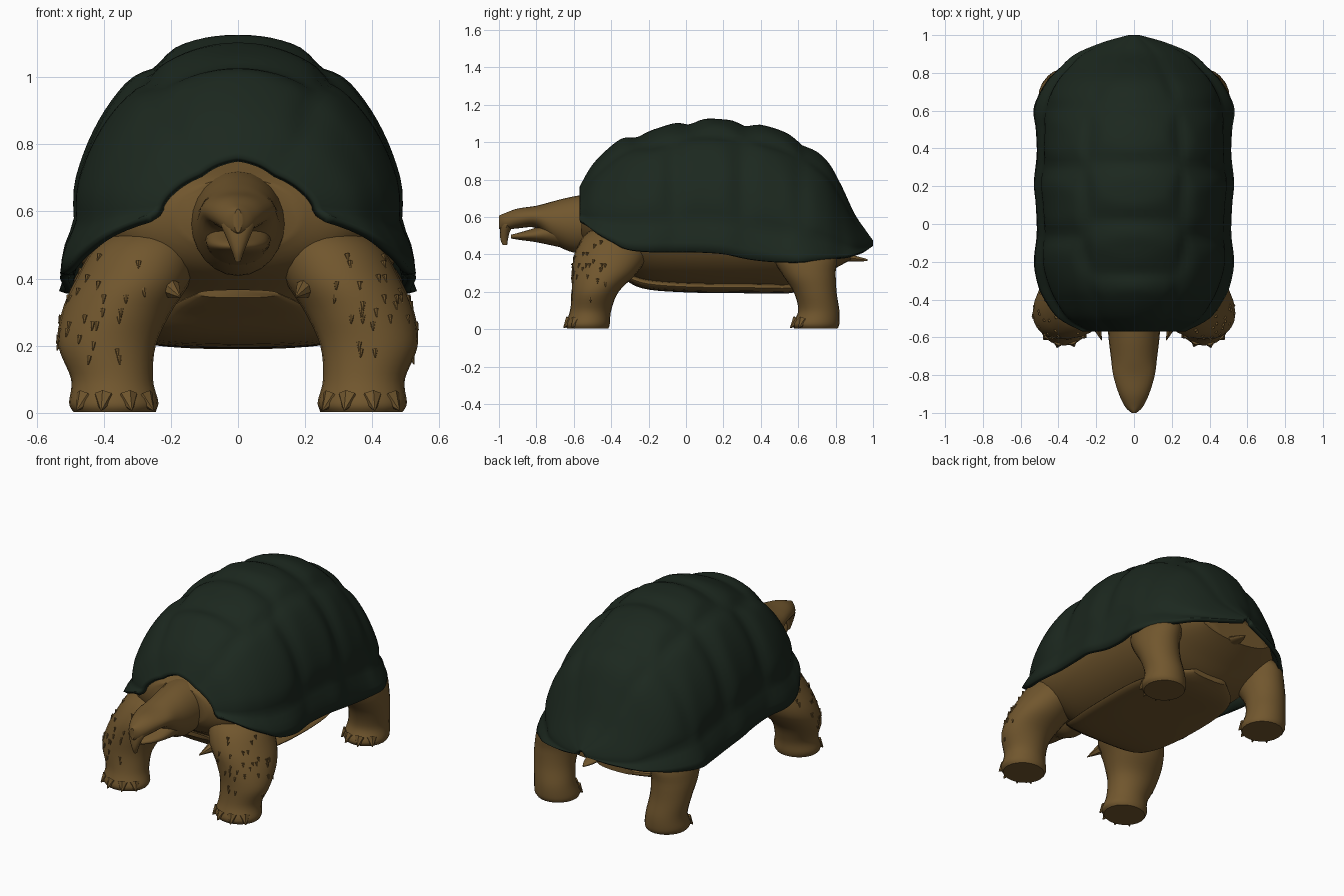
import bpy, bmesh, math, random
from mathutils import Vector, Matrix

if "Cube" in bpy.data.objects:
    bpy.data.objects.remove(bpy.data.objects["Cube"])

random.seed(4)


def material(name, rgb):
    m = bpy.data.materials.new(name)
    m.diffuse_color = (*rgb, 1)
    m.use_nodes = True
    m.node_tree.nodes["Principled BSDF"].inputs["Base Color"].default_value = m.diffuse_color
    return m


SKIN = material("brown skin", (0.165, 0.094, 0.027))
SHELL = material("dark green shell", (0.0115, 0.0210, 0.0135))


def smooth_rows(rows, steps=5):
    """Catmull-Rom curve through rows of numbers."""
    out = []
    n = len(rows)
    for i in range(n - 1):
        p = [rows[max(i - 1, 0)], rows[i], rows[i + 1], rows[min(i + 2, n - 1)]]
        for k in range(steps):
            t = k / steps
            out.append([0.5 * (2 * b + (c - a) * t + (2 * a - 5 * b + 4 * c - d) * t * t
                               + (3 * b - a - 3 * c + d) * t ** 3) for a, b, c, d in zip(*p)])
    out.append(list(rows[-1]))
    return out


def finish(name, bm, mat, angle=40):
    bmesh.ops.recalc_face_normals(bm, faces=bm.faces)
    top = max(bm.faces, key=lambda f: f.calc_center_median().z)
    if top.normal.z < 0:
        bmesh.ops.reverse_faces(bm, faces=bm.faces)
    me = bpy.data.meshes.new(name)
    bm.to_mesh(me)
    bm.free()
    ob = bpy.data.objects.new(name, me)
    bpy.context.collection.objects.link(ob)
    me.materials.append(mat)
    bpy.ops.object.select_all(action='DESELECT')
    ob.select_set(True)
    bpy.context.view_layer.objects.active = ob
    bpy.ops.object.shade_smooth_by_angle(angle=math.radians(angle))
    return ob


def skin_rings(bm, rings, closed):
    vs = [[bm.verts.new(p) for p in r] for r in rings]
    n = len(vs[0])
    for a, b in zip(vs, vs[1:]):
        for j in range(n if closed else n - 1):
            k = (j + 1) % n
            bm.faces.new((a[j], a[k], b[k], b[j]))
    if closed:
        bm.faces.new(vs[0])
        bm.faces.new(vs[-1])


def loft(name, rows, axis, mat=SKIN, side=1, power=2.0, n=24):
    """Rows: position on axis, two centre values, two radii."""
    rings = []
    for t, c1, c2, r1, r2 in smooth_rows(rows):
        ring = []
        for j in range(n):
            a = math.tau * j / n
            c, s = math.cos(a), math.sin(a)
            u = c1 + r1 * math.copysign(abs(c) ** (2 / power), c)
            v = c2 + r2 * math.copysign(abs(s) ** (2 / power), s)
            ring.append((side * u, v, t) if axis == 'z' else (side * u, t, v))
        rings.append(ring)
    bm = bmesh.new()
    skin_rings(bm, rings, True)
    return finish(name, bm, mat)


def spikes(name, items):
    """Cones given as base, tip, radius."""
    bm = bmesh.new()
    for base, tip, r in items:
        base, tip = Vector(base), Vector(tip)
        d = tip - base
        mat = Matrix.Translation((base + tip) / 2) @ d.to_track_quat('Z', 'Y').to_matrix().to_4x4()
        bmesh.ops.create_cone(bm, cap_ends=True, segments=7, radius1=r, radius2=0.002,
                              depth=d.length, matrix=mat)
    return finish(name, bm, SKIN)


# Shell: y, half width, rim height, top height, section roundness
shell_rows = [
    (-.57, .27, .59, .76, 1.45), (-.50, .40, .53, .88, 1.75), (-.40, .475, .47, .98, 1.95),
    (-.32, .51, .43, 1.03, 2.1), (-.20, .53, .415, 1.06, 2.2), (-.05, .515, .415, 1.105, 2.2),
    (.10, .52, .41, 1.125, 2.2), (.22, .53, .40, 1.12, 2.2), (.37, .515, .37, 1.10, 2.2),
    (.50, .52, .36, 1.065, 2.1), (.62, .53, .365, 1.005, 2.0), (.75, .465, .375, .905, 1.85),
    (.83, .39, .385, .77, 1.7), (.90, .31, .40, .62, 1.6), (.96, .17, .42, .53, 1.5),
    (1.0, .03, .445, .475, 1.5)]

# Scute centres: y and angle around the dome (ridge, flanks, lower margin)
scutes = [(y, math.pi / 2) for y in (-.40, -.13, .17, .47, .78)]
for y in (-.27, .14, .46, .76):
    scutes += [(y, .60), (y, math.pi - .60), (y, -.2), (y, math.pi + .2)]
rings = []
for y, w, zr, zt, p in smooth_rows(shell_rows, 5):
    flare = min(1, max(0, (abs(y - .15) - .25) / .25))
    ring = []
    for j in range(57):
        a = math.pi * j / 56
        c, s = math.cos(a), math.sin(a)
        d = sorted(math.hypot(y - sy, (a - sa) * .5) for sy, sa in scutes)
        edge = 1 - min(1, (d[1] - d[0]) / .17)
        k = 1 - .045 * edge ** 1.4 * min(1, s * 5)
        # Turned-out margin: flank is drawn in just above the rim
        waist = 1 - (.02 + .045 * flare) * min(1, s / .22)
        x = w * math.copysign(abs(c) ** (2 / p), c) * k * waist
        z = zr + (zt - zr) * max(s, 0) ** (2 / p) * (1 - (1 - k) * .8)
        ring.append((x, y, z))
    rings.append(ring)
bm = bmesh.new()
skin_rings(bm, rings, False)
shell = finish("shell", bm, SHELL, 50)
sol = shell.modifiers.new("thickness", 'SOLIDIFY')
sol.thickness = .025
sol.offset = -1

# Body under the shell: y, half width, bottom, top
body = [(-.56, .18, .48, .70), (-.50, .33, .42, .73), (-.38, .42, .345, .79), (-.25, .45, .24, .83),
        (0, .475, .205, .83), (.40, .475, .20, .83), (.60, .45, .225, .77), (.75, .40, .30, .67),
        (.88, .25, .37, .52)]
loft("body", [(y, 0, (b + t) / 2, w, (t - b) / 2) for y, w, b, t in body], 'y', n=36)

# Belly plate, sweeping up toward the neck
loft("belly_plate", [(-.43, 0, .355, .12, .012), (-.36, 0, .315, .20, .022), (-.24, 0, .25, .27, .03),
                     (0, 0, .227, .31, .03), (.35, 0, .222, .31, .03), (.55, 0, .22, .25, .028),
                     (.66, 0, .24, .12, .02)], 'y', power=2.4)

# Neck with upper head, lower jaw and hooked beak
loft("head_and_neck", [(-1.0, 0, .572, .012, .035), (-.97, 0, .575, .045, .045), (-.90, 0, .592, .08, .053),
                       (-.80, 0, .60, .11, .06), (-.71, 0, .572, .122, .112), (-.60, 0, .56, .135, .15),
                       (-.50, 0, .57, .14, .15), (-.35, 0, .58, .13, .13)], 'y')
loft("lower_jaw", [(-.935, 0, .495, .015, .010), (-.88, 0, .498, .06, .022), (-.80, 0, .505, .09, .04),
                   (-.68, 0, .52, .10, .08)], 'y')
loft("beak", [(.45, 0, -.968, .008, .012), (.48, 0, -.972, .018, .020), (.52, 0, -.968, .034, .026),
              (.56, 0, -.955, .05, .034), (.59, 0, -.945, .045, .03)], 'z', n=12)

# Tail
loft("tail", [(.70, 0, .41, .09, .05), (.82, 0, .39, .055, .028), (.92, 0, .375, .03, .014),
              (.97, 0, .37, .006, .005)], 'y', n=14)

# Leg rings: height, centre x and y, radii
front_leg = [(.003, .37, -.525, .12, .11), (.03, .37, -.525, .133, .118), (.10, .375, -.51, .122, .11),
             (.20, .39, -.485, .145, .125), (.30, .362, -.435, .163, .173), (.40, .31, -.40, .172, .197),
             (.50, .27, -.375, .15, .17), (.565, .245, -.36, .07, .09)]
rear_leg = [(.003, .36, .695, .115, .115), (.03, .365, .695, .125, .125), (.10, .37, .71, .115, .11),
            (.20, .385, .69, .115, .115), (.30, .385, .655, .122, .145), (.40, .365, .63, .122, .17),
            (.50, .33, .61, .08, .10)]

for side, label in ((1, "left"), (-1, "right")):
    for part, rows in (("front", front_leg), ("rear", rear_leg)):
        loft(f"{part}_leg_{label}", rows, 'z', side=side)
        # Toe claws
        _, cx, cy, rx, ry = rows[1]
        claws = []
        for deg in (-145, -112, -75, -40):
            c, s = math.cos(math.radians(deg)), math.sin(math.radians(deg))
            claws.append(((side * (cx + c * rx * .82), cy + s * ry * .82, .045),
                          (side * (cx + c * rx * 1.08), cy + s * ry * 1.14, .008), .032))
        spikes(f"{part}_claws_{label}", claws)
    # Rough scales on the forearm, plus one spur at the inner elbow
    rows = smooth_rows(front_leg)
    scales = [((side * .20, -.53, .37), (side * .172, -.615, .345), .03)]
    for i in range(32):
        z, cx, cy, rx, ry = random.choice([r for r in rows if .14 < r[0] < .47])
        a = math.radians(random.uniform(-110, 15))
        c, s = math.cos(a), math.sin(a)
        base = (side * (cx + c * rx * .97), cy + s * ry * .97, z + .010)
        tip = (side * (cx + c * (rx + .004)), cy + s * (ry + .004), z - .014)
        scales.append((base, tip, .009))
    spikes(f"forearm_scales_{label}", scales)
